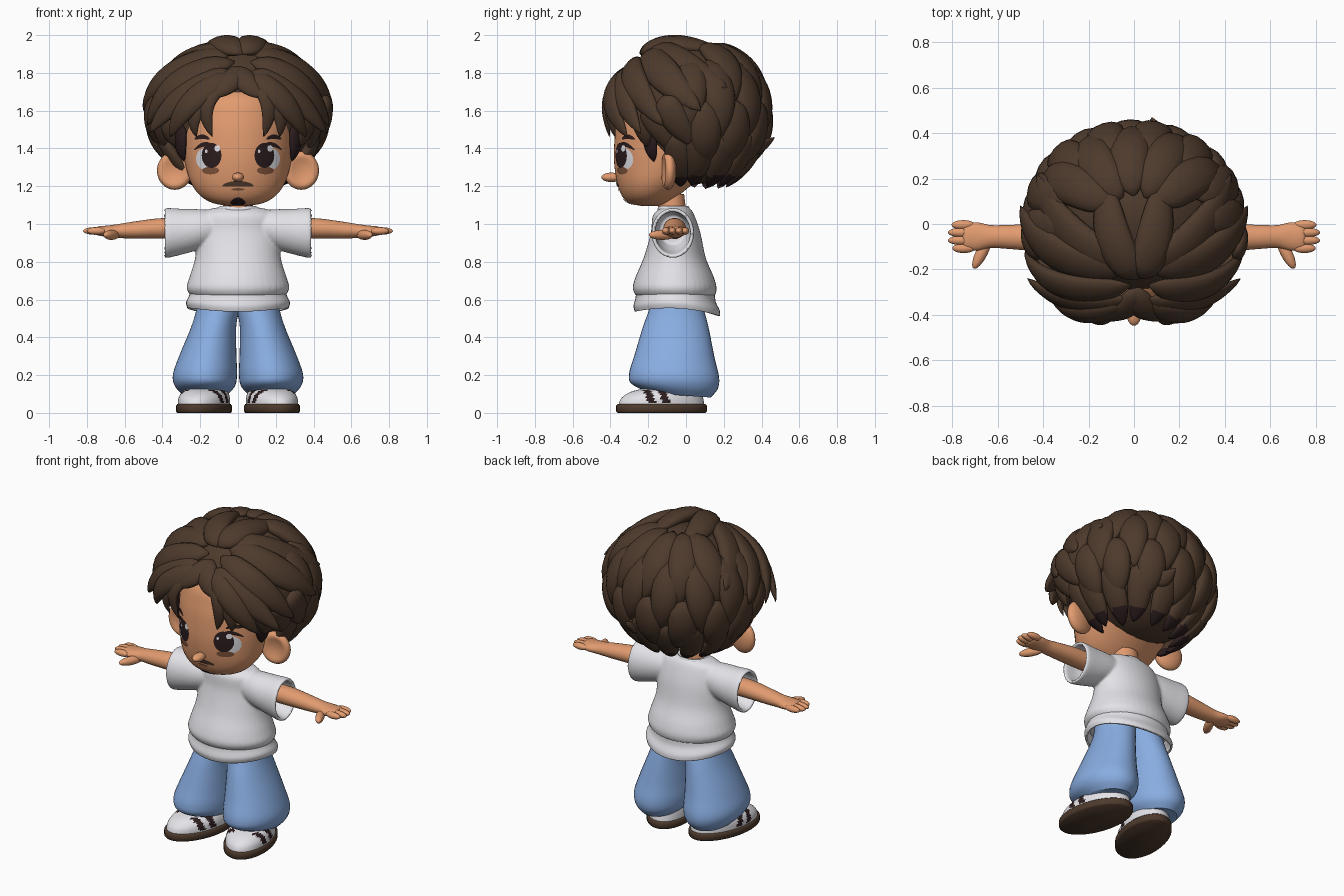
import bpy
import bmesh
import math
import random
from mathutils import Matrix, Vector
from mathutils.bvhtree import BVHTree

random.seed(4)
if "Cube" in bpy.data.objects:
    bpy.data.objects.remove(bpy.data.objects["Cube"])


def material(name, colour):
    mat = bpy.data.materials.new(name)
    mat.use_nodes = True
    mat.diffuse_color = (*colour, 1)
    mat.node_tree.nodes["Principled BSDF"].inputs["Base Color"].default_value = (*colour, 1)
    return mat


SKIN = material("warm skin", (.76, .33, .16))
BROWN = material("brown", (.075, .042, .025))
DARK = material("dark brown", (.025, .012, .013))
WHITE = material("white cloth", (.78, .77, .81))
DENIM = material("light denim", (.25, .42, .76))
SHADE = material("shaded skin", (.22, .09, .045))


def finish(name, bm, mats, rule=None, sharp=50):
    """Turn a bmesh into a smooth object; rule picks a material from a face centre."""
    bmesh.ops.recalc_face_normals(bm, faces=bm.faces)
    for face in bm.faces:
        face.smooth = True
        if rule:
            face.material_index = int(rule(face.calc_center_median()))
    mesh = bpy.data.meshes.new(name)
    bm.to_mesh(mesh)
    bm.free()
    for mat in mats:
        mesh.materials.append(mat)
    mesh.set_sharp_from_angle(angle=math.radians(sharp))
    obj = bpy.data.objects.new(name, mesh)
    bpy.context.collection.objects.link(obj)
    return obj


def spline(rows, sub):
    """Smooth interpolation through rows of numbers."""
    out = []
    for i in range(len(rows) - 1):
        a, b, c, d = (rows[max(0, min(len(rows) - 1, i + k))] for k in (-1, 0, 1, 2))
        for j in range(sub):
            t = j / sub
            out.append([q + .5 * t * (r - p + t * (2*p - 5*q + 4*r - s + t * (3*(q - r) + s - p)))
                        for p, q, r, s in zip(a, b, c, d)])
    return out + [list(rows[-1])]


def skin_rings(bm, rings, cap=True):
    loops = [[bm.verts.new(p) for p in ring] for ring in rings]
    for low, high in zip(loops, loops[1:]):
        for k in range(len(low)):
            n = (k + 1) % len(low)
            bm.faces.new((low[k], low[n], high[n], high[k]))
    if cap:
        bm.faces.new(loops[0])
        bm.faces.new(loops[-1])


def loft(name, rows, mats, side=1, axis="z", segs=40, sub=5, cap=True, rule=None, lift=None):
    """Ellipses along z (z, cx, cy, rx, ry) or along x (x, cy, cz, ry, rz); lift shifts heights."""
    rings = []
    for h, c, d, r, q in spline(rows, sub):
        ring = []
        for k in range(segs):
            a = math.tau * k / segs
            u, v = c + r * math.cos(a), d + q * math.sin(a)
            p = Vector((side * u, v, h) if axis == "z" else (side * h, u, v))
            if lift:
                p.z += lift(p)
            ring.append(p)
        rings.append(ring)
    bm = bmesh.new()
    skin_rings(bm, rings, cap)
    obj = finish(name, bm, mats, rule)
    if not cap:
        mod = obj.modifiers.new("cloth thickness", "SOLIDIFY")
        mod.thickness = .012
    return obj


def ellipsoid(name, centre, radii, mat, turn=0, dent=0):
    bm = bmesh.new()
    bmesh.ops.create_uvsphere(bm, u_segments=24, v_segments=16, radius=1)
    for v in bm.verts:
        if dent and v.co.y < 0:
            v.co.y += dent * max(0, 1 - 1.6 * (v.co.x ** 2 + v.co.z ** 2))
    bm.transform(Matrix.Translation(centre) @ Matrix.Rotation(turn, 4, "Z") @ Matrix.Diagonal((*radii, 1)))
    return finish(name, bm, [mat], sharp=80)


# Head, nose, neck
head = loft("head", [
    (1.095, 0, -.19, .04, .04), (1.11, 0, -.2, .13, .1), (1.15, 0, -.19, .2, .15),
    (1.22, 0, -.16, .25, .205), (1.32, 0, -.11, .28, .27), (1.42, 0, -.08, .295, .3),
    (1.55, 0, -.05, .3, .315), (1.68, 0, -.03, .26, .285), (1.78, 0, 0, .1, .12)], [SKIN], segs=64)
ellipsoid("nose", (0, -.395, 1.247), (.032, .053, .025), SKIN)
loft("neck", [(1.03, 0, -.07, .085, .075), (1.16, 0, -.08, .075, .07)], [SKIN])

# Painted face details laid onto the head
surface = BVHTree.FromObject(head, bpy.context.evaluated_depsgraph_get())


def decal(name, x, z, rx, rz, mat, lift=.003, bend=0):
    """Thin elliptical patch hugging the face."""
    bm = bmesh.new()
    bmesh.ops.create_grid(bm, x_segments=16, y_segments=16, size=1)
    for v in bm.verts:
        a, b = v.co.x, v.co.y
        a, b = a * math.sqrt(1 - b * b / 2), b * math.sqrt(1 - a * a / 2)
        px, pz = x + rx * a, z + rz * b + bend * a * a
        hit = surface.ray_cast(Vector((px, -1, pz)), Vector((0, 1, 0)))[0]
        v.co = (px, (hit.y if hit else -.25) - lift, pz)
    obj = finish(name, bm, [mat])
    if obj.data.polygons[0].normal.y > 0:
        obj.data.flip_normals()


for s, word in ((1, "left"), (-1, "right")):
    decal(word + "_eye_white", s * .172, 1.345, .05, .058, WHITE)
    decal(word + "_iris", s * .14, 1.363, .052, .066, DARK, .005)
    decal(word + "_eye_glint", s * .14 + .03, 1.4, .015, .017, WHITE, .007)
    decal(word + "_small_glint", s * .14 - .028, 1.385, .007, .009, WHITE, .007)
    decal(word + "_lower_lid", s * .145, 1.283, .045, .02, SHADE, .004)
    decal(word + "_lashes", s * .17, 1.422, .062, .012, DARK, .006, -.03)
    decal(word + "_eyebrow", s * .19, 1.462, .04, .012, DARK, .004, -.012)
    ellipsoid(word + "_ear", (s * .335, -.095, 1.283), (.095, .042, .102), SKIN, s * .15, .8)
decal("moustache", 0, 1.213, .082, .015, BROWN, .006, -.01)
decal("lips", 0, 1.183, .035, .007, SHADE, .004)
decal("goatee", 0, 1.12, .04, .02, DARK, .006, -.008)

# Hair: a base cap covered with overlapping tapered locks
CENTRE = Vector((0, .03, 1.58))
ellipsoid("hair_cap", (0, .045, 1.58), (.41, .355, .37), BROWN)


def lock(name, start, middle, end, width, mats=(BROWN,), rule=None):
    start, middle, end = Vector(start), Vector(middle), Vector(end)
    bend = 2 * middle - (start + end) / 2
    rings, steps, sides = [], 16, 12
    for i in range(steps + 1):
        t = min(max(i / steps, .004), .996)
        p = start * (1 - t) ** 2 + bend * 2 * t * (1 - t) + end * t * t
        along = ((bend - start) * (1 - t) + (end - bend) * t).normalized()
        across = along.cross(p - CENTRE).normalized()
        out = across.cross(along).normalized()
        w = width * (1 - t) ** .75 * (.5 + 1.65 * t) * min(1, t * 7) ** .5
        rings.append([p + across * w * math.cos(math.tau * k / sides)
                      + out * w * .5 * math.sin(math.tau * k / sides) for k in range(sides)])
    bm = bmesh.new()
    skin_rings(bm, rings)
    finish(name, bm, mats, rule, 80)


def on_scalp(azimuth, height, scale=1):
    a, e = math.radians(azimuth), math.radians(height)
    return CENTRE + scale * Vector((.45 * math.sin(a) * math.cos(e),
                                    -.39 * math.cos(a) * math.cos(e), .38 * math.sin(e)))


FRONT_LOCKS = {
    "crown_lock": ((.0, -.24, 1.9), (.09, -.06, 1.955), (.12, .22, 1.9), .105),
    "top_lock": ((.04, -.17, 1.92), (.27, -.05, 1.865), (.43, .22, 1.72), .115),
    "upper_side_lock": ((.05, -.2, 1.91), (.35, -.12, 1.795), (.5, .08, 1.6), .115),
    "wing_lock": ((.04, -.27, 1.86), (.32, -.27, 1.745), (.48, -.12, 1.52), .1),
    "flick_lock": ((.03, -.33, 1.8), (.27, -.34, 1.69), (.47, -.24, 1.48), .09),
    "brow_lock": ((.03, -.34, 1.79), (.23, -.395, 1.66), (.36, -.31, 1.46), .085),
    "parting_lock": ((0, -.28, 1.83), (.04, -.37, 1.755), (.15, -.42, 1.67), .08),
    "fringe_lock": ((.01, -.34, 1.76), (.155, -.415, 1.66), (.135, -.405, 1.46), .06),
    "fringe_wisp": ((.05, -.36, 1.77), (.205, -.4, 1.63), (.22, -.375, 1.46), .06),
    "temple_lock": ((.32, -.25, 1.63), (.365, -.23, 1.53), (.33, -.21, 1.41), .08),
    "side_lock": ((.43, -.12, 1.68), (.46, -.06, 1.56), (.41, .05, 1.41), .095),
    "ear_lock": ((.38, -.22, 1.62), (.41, -.15, 1.52), (.37, -.05, 1.37), .085),
}
for s, word in ((1, "left"), (-1, "right")):
    for name, (a, b, c, width) in FRONT_LOCKS.items():
        a, b, c = (Vector((s * p[0], p[1], p[2])) for p in (a, b, c))
        lock(f"{word}_{name}", a + Vector((.025, 0, 0)), b, c, width)
    lock(word + "_sideburn", (s * .29, -.2, 1.52), (s * .305, -.19, 1.43), (s * .285, -.17, 1.33), .055, [DARK])

# Rows of back locks: spread angles, start and end height, width, tip scale
BACK_ROWS = (((0, 28, 56), 76, 4, .115, 1), ((14, 42, 70, 94), 50, -20, .11, 1.02),
             ((0, 28, 56, 82), 12, -44, .11, 1.04), ((12, 37, 62, 87, 106), -14, -65, .09, 1.12))
for row, (spread, high, low, width, tip) in enumerate(BACK_ROWS):
    for angle in spread:
        for s in ((1, -1) if angle else (1,)):
            az = 180 + s * angle
            drop = low + random.uniform(-3, 3)
            lock(f"back_lock_{row}_{az}", on_scalp(az, high), on_scalp(az + 3, (high + drop) / 2, 1.01),
                 on_scalp(az + random.uniform(-6, 6), drop, tip), width, (BROWN, DARK),
                 lambda c: c.z < 1.255)
lock("nape_flick", on_scalp(160, -8), on_scalp(164, -24, 1.03), (.08, .47, 1.46), .07)

# Shirt: torso and hollow-ended sleeves fused into one soft surface
shirt_parts = [loft("torso", [
    (.62, 0, -.055, .25, .21), (.66, 0, -.06, .272, .222), (.72, 0, -.06, .257, .207),
    (.82, 0, -.06, .227, .165), (.95, 0, -.055, .217, .132), (1.04, 0, -.065, .205, .112),
    (1.075, 0, -.06, .165, .088), (1.09, 0, -.06, .09, .07)], [WHITE])]
for s in (1, -1):
    shirt_parts.append(loft("sleeve", [
        (.1, -.065, .985, .085, .085), (.2, -.07, .972, .102, .106), (.29, -.07, .96, .108, .12),
        (.38, -.07, .952, .112, .132), (.383, -.07, .952, .094, .114), (.3, -.07, .96, .09, .102),
        (.22, -.07, .97, .07, .08)], [WHITE], s, "x"))
fused = bmesh.new()
for part in shirt_parts:
    fused.from_mesh(part.data)
    bpy.data.objects.remove(part)
shirt = finish("shirt", fused, [WHITE])
remesh = shirt.modifiers.new("fuse", "REMESH")
remesh.mode = "VOXEL"
remesh.voxel_size = .008
remesh.use_smooth_shade = True
soften = shirt.modifiers.new("soften", "SMOOTH")
soften.iterations = 6
loft("shirt_hem", [(.65, 0, -.055, .25, .208), (.6, 0, -.055, .257, .212),
                   (.555, 0, -.05, .275, .228), (.525, 0, -.045, .268, .226)], [WHITE], cap=False,
     lift=lambda p: .4 * p.x ** 2 - .05 * (p.y + .05))
loft("collar", [(1.06, 0, -.065, .115, .085), (1.08, 0, -.065, .112, .085),
                (1.095, 0, -.065, .095, .078)], [WHITE], cap=False)


def shoe_stripe(c):
    return .05 < c.z < .118 and abs(c.x) > .05 and any(
        abs(c.y + .3 * c.z - y) < .02 for y in (-.065, .01))


# Limbs, built for each side
for s, word in ((1, "left"), (-1, "right")):
    loft(word + "_arm", [(.2, -.06, .975, .055, .055), (.4, -.06, .977, .06, .054),
                         (.55, -.057, .968, .053, .045), (.63, -.055, .963, .05, .037),
                         (.69, -.055, .962, .062, .03), (.74, -.055, .963, .058, .024),
                         (.755, -.055, .963, .045, .014)], [SKIN], s, "x")
    for name, y, length in (("index", -.107, .05), ("middle", -.072, .06),
                            ("ring", -.037, .06), ("little", -.004, .052)):
        ellipsoid(f"{word}_{name}_finger", (s * (.7 + length), y, .963), (length, .021, .02), SKIN)
    ellipsoid(word + "_thumb", (s * .67, -.125, .942), (.08, .026, .026), SKIN, -s * 1.1)
    loft(word + "_trouser_leg", [(.64, .1, -.05, .11, .13), (.55, .107, -.05, .113, .145),
                                 (.45, .13, -.055, .12, .175), (.3, .16, -.062, .152, .212),
                                 (.2, .175, -.063, .17, .238), (.14, .175, -.06, .158, .228),
                                 (.095, .175, -.03, .115, .16)], [DENIM], s,
         lift=lambda p: -.1 * (p.y + .06) * max(0, 1 - p.z * 3))
    # Shoes point slightly outward
    sole = loft(word + "_sole", [(0, 0, 0, .133, .238), (.008, 0, 0, .14, .245),
                                 (.038, 0, 0, .14, .245), (.046, 0, 0, .133, .238)], [BROWN], s, sub=1)
    upper = loft(word + "_shoe", [(.04, 0, 0, .13, .233), (.08, 0, .005, .128, .22),
                                  (.115, 0, .03, .113, .185), (.138, 0, .07, .08, .12)],
                 [WHITE, DARK], s, segs=96, rule=shoe_stripe)
    for obj in (sole, upper):
        obj.location = (s * .18, -.13, 0)
        obj.rotation_euler.z = s * .25
